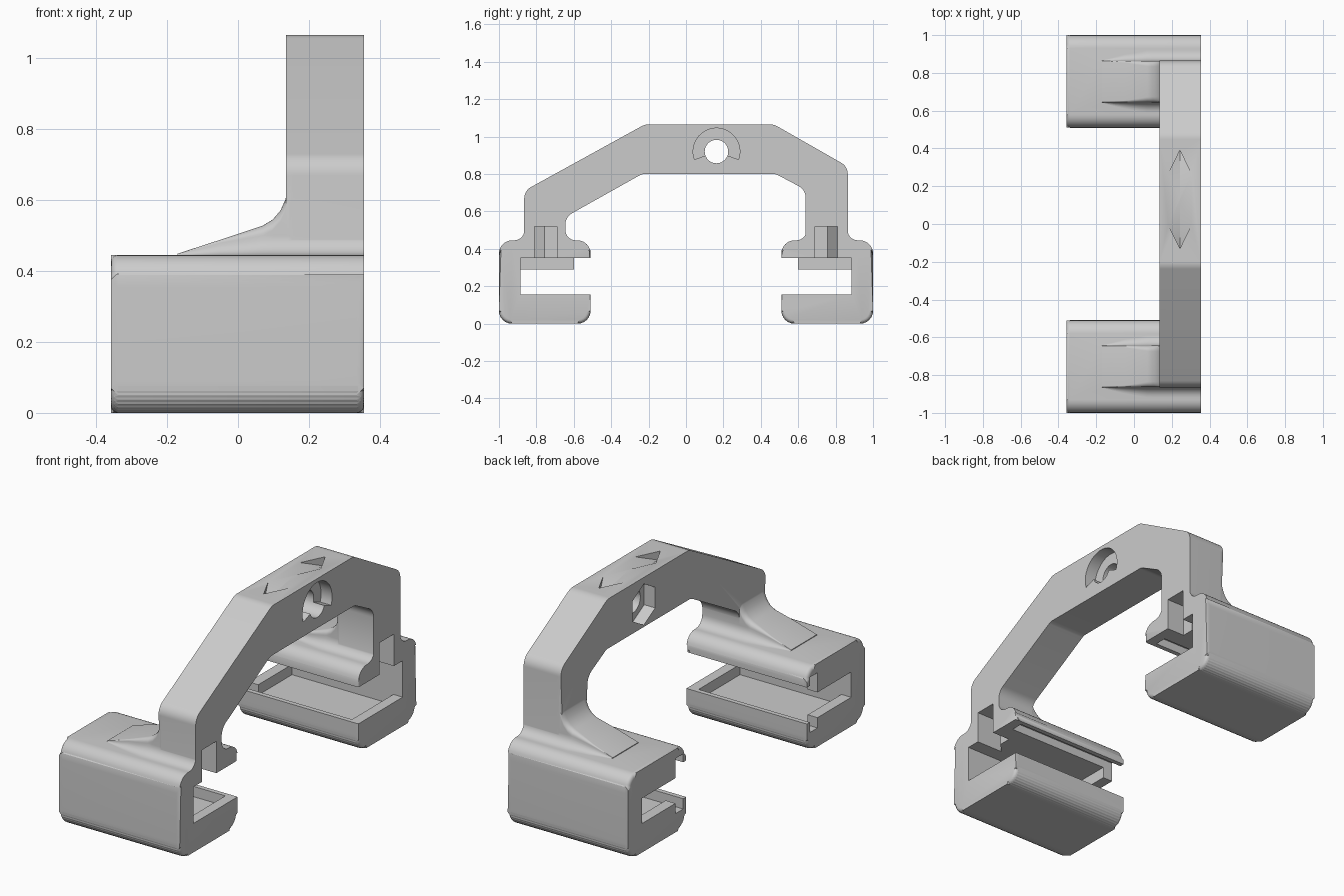
import bpy, bmesh, math
from mathutils import Vector

cube = bpy.data.objects.get("Cube")
if cube:
    bpy.data.objects.remove(cube, do_unlink=True)

grey = bpy.data.materials.new("plain grey")
grey.use_nodes = True
colour = (0.6, 0.6, 0.6, 1)
grey.diffuse_color = colour
grey.node_tree.nodes["Principled BSDF"].inputs["Base Color"].default_value = colour

XR, XL, XH = 0.355, -0.358, 0.135     # open end, closed end, handle inner face


def finish(name, bm):
    bmesh.ops.recalc_face_normals(bm, faces=bm.faces[:])
    mesh = bpy.data.meshes.new(name)
    bm.to_mesh(mesh)
    bm.free()
    mesh.materials.append(grey)
    ob = bpy.data.objects.new(name, mesh)
    bpy.context.collection.objects.link(ob)
    return ob


def rounded(corners, steps=8):
    """Polygon outline with each (a, b, radius) corner replaced by an arc."""
    out, n = [], len(corners)
    for i, (a, b, r) in enumerate(corners):
        p = Vector((a, b))
        if r == 0:
            out.append(p)
            continue
        u = (Vector(corners[i - 1][:2]) - p).normalized()
        v = (Vector(corners[(i + 1) % n][:2]) - p).normalized()
        half = u.angle(v) / 2
        centre = p + (u + v).normalized() * (r / math.sin(half))
        start = (p + u * (r / math.tan(half)) - centre).normalized()
        end = (p + v * (r / math.tan(half)) - centre).normalized()
        for k in range(steps + 1):
            out.append(centre + start.slerp(end, k / steps) * r)
    return out


def loft(sections):
    """Skin a list of equal-length rings of points and cap both ends."""
    bm = bmesh.new()
    rings = [[bm.verts.new(p) for p in ring] for ring in sections]
    n = len(rings[0])
    for a, b in zip(rings, rings[1:]):
        for i in range(n):
            bm.faces.new((a[i], a[(i + 1) % n], b[(i + 1) % n], b[i]))
    bm.faces.new(rings[0])
    bm.faces.new(rings[-1])
    return bm


def prism_x(outline, x0, x1):
    return loft([[(x, p[0], p[1]) for p in outline] for x in (x0, x1)])


def bevel_where(bm, rule, size):
    edges = [e for e in bm.edges if all(rule(v.co) for v in e.verts)]
    bmesh.ops.bevel(bm, geom=edges, offset=size, segments=4, profile=0.5, affect='EDGES')


def box(name, x, y, z):
    return finish(name, prism_x([(y[0], z[0]), (y[1], z[0]), (y[1], z[1]), (y[0], z[1])], *x))


def hull(name, pts):
    bm = bmesh.new()
    for p in pts:
        bm.verts.new(p)
    bmesh.ops.convex_hull(bm, input=bm.verts[:])
    return finish(name, bm)


def combine(base, other, operation):
    mod = base.modifiers.new(operation.lower(), 'BOOLEAN')
    mod.operation, mod.solver, mod.object = operation, 'EXACT', other
    bpy.context.view_layer.update()
    graph = bpy.context.evaluated_depsgraph_get()
    mesh = bpy.data.meshes.new_from_object(base.evaluated_get(graph))
    base.modifiers.clear()
    base.data = mesh
    bpy.data.objects.remove(other, do_unlink=True)


# Arched handle
arch = rounded([
    (-0.865, 0.40, 0), (-0.865, 0.71, 0.07), (-0.22, 1.065, 0.08), (0.47, 1.065, 0.08),
    (0.865, 0.84, 0.07), (0.865, 0.40, 0), (0.64, 0.40, 0), (0.64, 0.715, 0.07),
    (0.48, 0.80, 0.06), (-0.235, 0.80, 0.06), (-0.645, 0.57, 0.07), (-0.645, 0.40, 0)])
bm = prism_x(arch, XH, XR)
bevel_where(bm, lambda c: abs(c.x - XH) < 1e-4, 0.02)
bracket = finish("bracket", bm)


def ramp_ring(x, h, s):
    """Cross-section of the saddle: flared foot, upright side, rounded top."""
    f, w = min(h * 0.8, 0.055), 0.1095
    t = min(h - f, 0.03)
    side = [(w + f, -0.06)]
    quarter = [k * math.pi / 12 for k in range(7)]
    side += [(w + f - f * math.sin(q), f - f * math.cos(q)) for q in quarter]
    side += [(w - t + t * math.cos(q), h - t + t * math.sin(q)) for q in quarter]
    ring = side + [(-a, b) for a, b in reversed(side)]
    return [(x, s * 0.754 + a, 0.445 + b) for a, b in ring]


for s in (-1, 1):
    # Clamp block with softened ends
    outline = rounded([(s * 1.0, 0, 0.07), (s * 1.0, 0.445, 0.07),
                       (s * 0.51, 0.445, 0.07), (s * 0.51, 0, 0.07)])
    bm = prism_x(outline, XL, XR)
    bevel_where(bm, lambda c: abs(c.x - XL) < 1e-4 or (abs(c.x - XR) < 1e-4 and c.z < 0.38), 0.02)
    combine(bracket, finish("clamp", bm), 'UNION')

    # Saddle blending the clamp into the handle
    path = [(-0.17, 0.004), (-0.05, 0.043), (0.07, 0.083), (0.098, 0.1),
            (0.12, 0.126), (0.133, 0.155), (0.14, 0.18), (XR, 0.18)]
    combine(bracket, finish("saddle", loft([ramp_ring(x, h, s) for x, h in path])), 'UNION')

    def span(a, b):
        return sorted((s * a, s * b))

    # Channel, end openings, tray recess and lip groove
    for x, y, z in (((-0.30, 0.40), (0.885, 0.45), (0.155, 0.35)),
                    ((-0.40, -0.29), (0.885, 0.45), (0.155, 0.29)),
                    ((-0.40, -0.29), (0.60, 0.45), (0.155, 0.35)),
                    ((-0.30, 0.30), (0.885, 0.54), (0.10, 0.2)),
                    ((-0.40, 0.30), (0.60, 0.535), (0.10, 0.395))):
        combine(bracket, box("channel", x, span(*y), z), 'DIFFERENCE')

    # Latch pocket at the foot of the handle
    plan = [(0.40, 0.69), (0.25, 0.69), (0.25, 0.757), (0.20, 0.81), (0.40, 0.81)]
    pocket = loft([[(x, s * y, z) for x, y in plan] for z in (0.30, 0.52)])
    combine(bracket, finish("pocket", pocket), 'DIFFERENCE')


# Bolt hole, part-ring recess and hexagonal nut seat
def arc(radius, start, end, n):
    angles = [math.radians(start + (end - start) * k / n) for k in range(n + 1)]
    return [(0.163 + radius * math.cos(a), 0.92 + radius * math.sin(a)) for a in angles]


hole = arc(0.063, 0, 360, 32)[:-1]
ring = arc(0.125, -20, 200, 32) + arc(0.05, 200, -20, 20)
nut = arc(0.11, 30, 390, 6)[:-1]
for outline, x0, x1 in ((hole, 0, 0.5), (ring, 0.29, 0.5), (nut, 0, 0.20)):
    combine(bracket, finish("bolt_cut", prism_x(outline, x0, x1)), 'DIFFERENCE')

# Twin diamond notches in the top
for d in (-1, 1):
    flat = [(0.243, 0.13 + d * 0.004), (0.182, 0.13 + d * 0.135),
            (0.304, 0.13 + d * 0.135), (0.243, 0.13 + d * 0.26)]
    pts = [(x, y, z) for x, y in flat for z in (1.065, 1.09)]
    combine(bracket, hull("notch", pts + [(*flat[3], 1.015)]), 'DIFFERENCE')

bpy.ops.object.select_all(action='DESELECT')
bracket.select_set(True)
bpy.context.view_layer.objects.active = bracket
bpy.ops.object.shade_smooth_by_angle(angle=math.radians(32))
